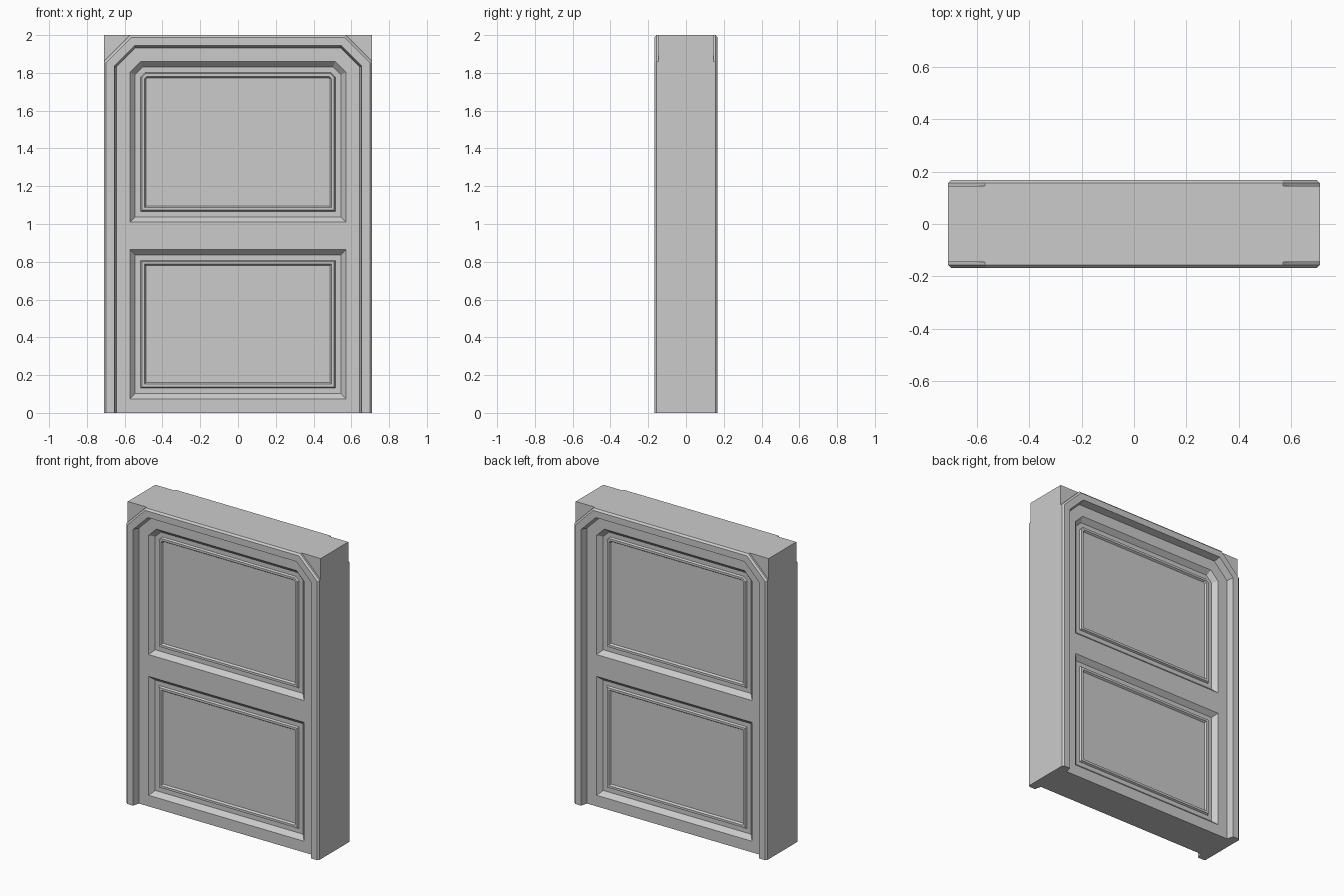
import bpy, bmesh
from mathutils import Vector

if "Cube" in bpy.data.objects:
    bpy.data.objects.remove(bpy.data.objects["Cube"])

W, H = 0.71, 2.0                     # half width, height
BLOCK, RAIL, FLOOR = -0.145, -0.123, -0.093   # depths of corner block, rails, recess floor


def inset(pts, d, closed):
    """Mitred inward offset of a clockwise (x, z) path."""
    pts = [Vector(p) for p in pts]
    n = len(pts)
    out = []
    for i, p in enumerate(pts):
        norms = []
        if closed or i > 0:
            e = (p - pts[i - 1]).normalized()
            norms.append(Vector((e.y, -e.x)))
        if closed or i < n - 1:
            e = (pts[(i + 1) % n] - p).normalized()
            norms.append(Vector((e.y, -e.x)))
        m = sum(norms, Vector((0, 0))).normalized()
        out.append(p + m * d / m.dot(norms[0]))
    return out


def ring(bm, pts, y):
    return [bm.verts.new((p[0], y, p[1])) for p in pts]


def sweep(bm, path, profile, closed):
    """Run an (inset, depth) profile along a path; returns the last ring."""
    prev = None
    for d, y in profile:
        cur = ring(bm, inset(path, d, closed), y)
        if prev:
            for i in range(len(cur) - (0 if closed else 1)):
                j = (i + 1) % len(cur)
                bm.faces.new((prev[i], prev[j], cur[j], cur[i]))
        prev = cur
    return prev


def finish(bm, name):
    """Face everything outward, then mirror the front half to the back."""
    bm.normal_update()
    for f in bm.faces:
        n = f.normal
        out = -n.y if abs(n.y) > 0.01 else n.dot(f.calc_center_median() - Vector((0, 0, 1)))
        if out < 0:
            f.normal_flip()
    me = bpy.data.meshes.new(name)
    bm.to_mesh(me)
    bm.free()
    ob = bpy.data.objects.new(name, me)
    bpy.context.collection.objects.link(ob)
    mod = ob.modifiers.new("front_to_back", 'MIRROR')
    mod.use_axis = (False, True, False)


# Paths: door outline with clipped top corners, and the two panel recesses
outline = [(-W, 0), (-W, 1.86), (-0.57, H), (0.57, H), (W, 1.86), (W, 0)]
frame_profile = [(0, BLOCK), (0, -0.157), (0.012, -0.168), (0.055, -0.168), (0.067, RAIL)]
upper = [(-0.572, 1.01), (-0.572, 1.803), (-0.515, 1.86),
         (0.515, 1.86), (0.572, 1.803), (0.572, 1.01)]
lower = [(-0.572, 0.074), (-0.572, 0.865), (0.572, 0.865), (0.572, 0.074)]
panel_profile = [(0, RAIL), (0.028, FLOOR), (0.057, FLOOR), (0.063, -0.105),
                 (0.078, -0.105), (0.086, FLOOR)]

# Body: sides, top, corner blocks and underside
bm = bmesh.new()
def face(*co):
    bm.faces.new([bm.verts.new(c) for c in co])
for s in (-1, 1):
    x = s * W
    face((x, 0, 0), (x, 0, H), (x, BLOCK, H), (x, BLOCK, 1.86), (x, BLOCK, 0))
    face((x, BLOCK, 1.86), (x, BLOCK, H), (s * 0.57, BLOCK, H))
face((-W, 0, H), (W, 0, H), (W, BLOCK, H), (0.57, BLOCK, H), (-0.57, BLOCK, H), (-W, BLOCK, H))
left = [(d - W, y, 0) for d, y in frame_profile]
right = [(W - d, y, 0) for d, y in reversed(frame_profile)]
face((-W, 0, 0), *left, *right, (W, 0, 0))
finish(bm, "door_body")

# Raised border moulding
bm = bmesh.new()
sweep(bm, outline, frame_profile, False)
finish(bm, "border_moulding")

# Flat stiles and rails with two panel openings
bm = bmesh.new()
edges = []
for loop in (inset(outline, 0.067, False), upper, lower):
    v = ring(bm, loop, RAIL)
    edges += [bm.edges.new((v[i - 1], v[i])) for i in range(len(v))]
bmesh.ops.triangle_fill(bm, use_beauty=True, use_dissolve=False, edges=edges, normal=(0, -1, 0))
finish(bm, "stiles_and_rails")

# Recessed panels with their inner bead
for name, path in (("upper_panel", upper), ("lower_panel", lower)):
    bm = bmesh.new()
    bm.faces.new(sweep(bm, path, panel_profile, True))
    finish(bm, name)
